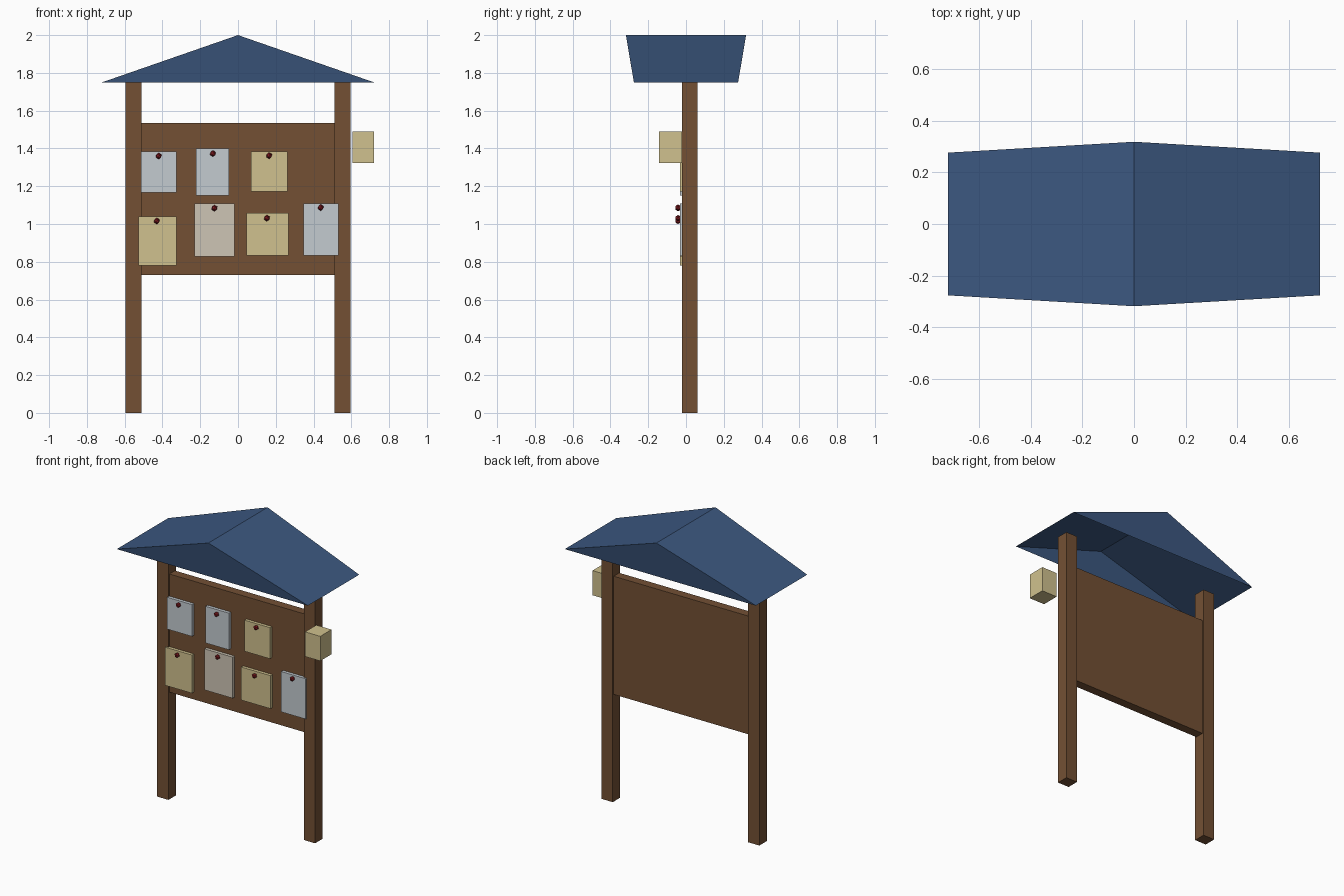
import bpy, bmesh
from mathutils import Vector

cube = bpy.data.objects.get("Cube")
if cube:
    bpy.data.objects.remove(cube, do_unlink=True)


def material(name, srgb):
    color = [((c / 255 + 0.055) / 1.055) ** 2.4 for c in srgb] + [1.0]
    mat = bpy.data.materials.new(name)
    mat.use_nodes = True
    mat.diffuse_color = color
    mat.node_tree.nodes["Principled BSDF"].inputs["Base Color"].default_value = color
    return mat


wood = material("brown wood", (115, 80, 52))
roof_blue = material("roof blue", (60, 88, 128))
cream = material("cream paper", (208, 193, 142))
pale_blue = material("pale blue paper", (196, 203, 208))
beige = material("beige paper", (206, 197, 181))
red = material("pin red", (135, 28, 34))


def add_object(name, bm, mat):
    mesh = bpy.data.meshes.new(name)
    bm.to_mesh(mesh)
    bm.free()
    mesh.materials.append(mat)
    obj = bpy.data.objects.new(name, mesh)
    bpy.context.collection.objects.link(obj)
    return obj


def box(name, mat, x, y, z):
    """Box given by its (min, max) range on each axis."""
    bm = bmesh.new()
    bmesh.ops.create_cube(bm, size=1)
    low, high = Vector((x[0], y[0], z[0])), Vector((x[1], y[1], z[1]))
    bmesh.ops.scale(bm, vec=high - low, verts=bm.verts)
    bmesh.ops.translate(bm, vec=(low + high) / 2, verts=bm.verts)
    return add_object(name, bm, mat)


# Posts and board
box("left_post", wood, (0.51, 0.595), (-0.02, 0.06), (0, 1.75))
box("right_post", wood, (-0.595, -0.51), (-0.02, 0.06), (0, 1.75))
box("notice_board", wood, (-0.51, 0.51), (-0.01, 0.05), (0.73, 1.535))

# Roof: open-bottomed shell with gables leaning outwards to the ridge
bm = bmesh.new()
ends = []
for side in (-1, 1):
    ends.append([bm.verts.new((x, side * y, z)) for x, y, z in
                 ((-0.72, 0.276, 1.75), (0, 0.318, 2.0), (0.72, 0.276, 1.75))])
front, back = ends
bm.faces.new(front)
bm.faces.new(back)
for i in range(2):
    bm.faces.new((front[i], front[i + 1], back[i + 1], back[i]))
bmesh.ops.recalc_face_normals(bm, faces=bm.faces)
# An upward slope normal decides the outward side
if bm.faces[:][2].normal.z < 0:
    bmesh.ops.reverse_faces(bm, faces=bm.faces)
add_object("roof", bm, roof_blue)

# Leaflet box beside the left post
box("leaflet_box", cream, (0.605, 0.72), (-0.143, -0.022), (1.322, 1.49))

# Notices: material, x range, z range, pin position
notices = [
    (pale_blue, (-0.513, -0.325), (1.167, 1.384), (-0.42, 1.36)),
    (pale_blue, (-0.222, -0.047), (1.15, 1.40), (-0.133, 1.373)),
    (cream, (0.07, 0.262), (1.172, 1.384), (0.165, 1.362)),
    (cream, (-0.527, -0.325), (0.78, 1.04), (-0.43, 1.016)),
    (beige, (-0.23, -0.018), (0.828, 1.108), (-0.125, 1.084)),
    (cream, (0.045, 0.267), (0.833, 1.058), (0.153, 1.031)),
    (pale_blue, (0.347, 0.532), (0.833, 1.108), (0.438, 1.087)),
]
for n, (mat, xs, zs, pin) in enumerate(notices, 1):
    box(f"notice_{n}", mat, xs, (-0.031, -0.01), zs)
    bm = bmesh.new()
    bmesh.ops.create_icosphere(bm, subdivisions=1, radius=0.017)
    bmesh.ops.translate(bm, vec=(pin[0], -0.042, pin[1]), verts=bm.verts)
    add_object(f"pin_{n}", bm, red)
